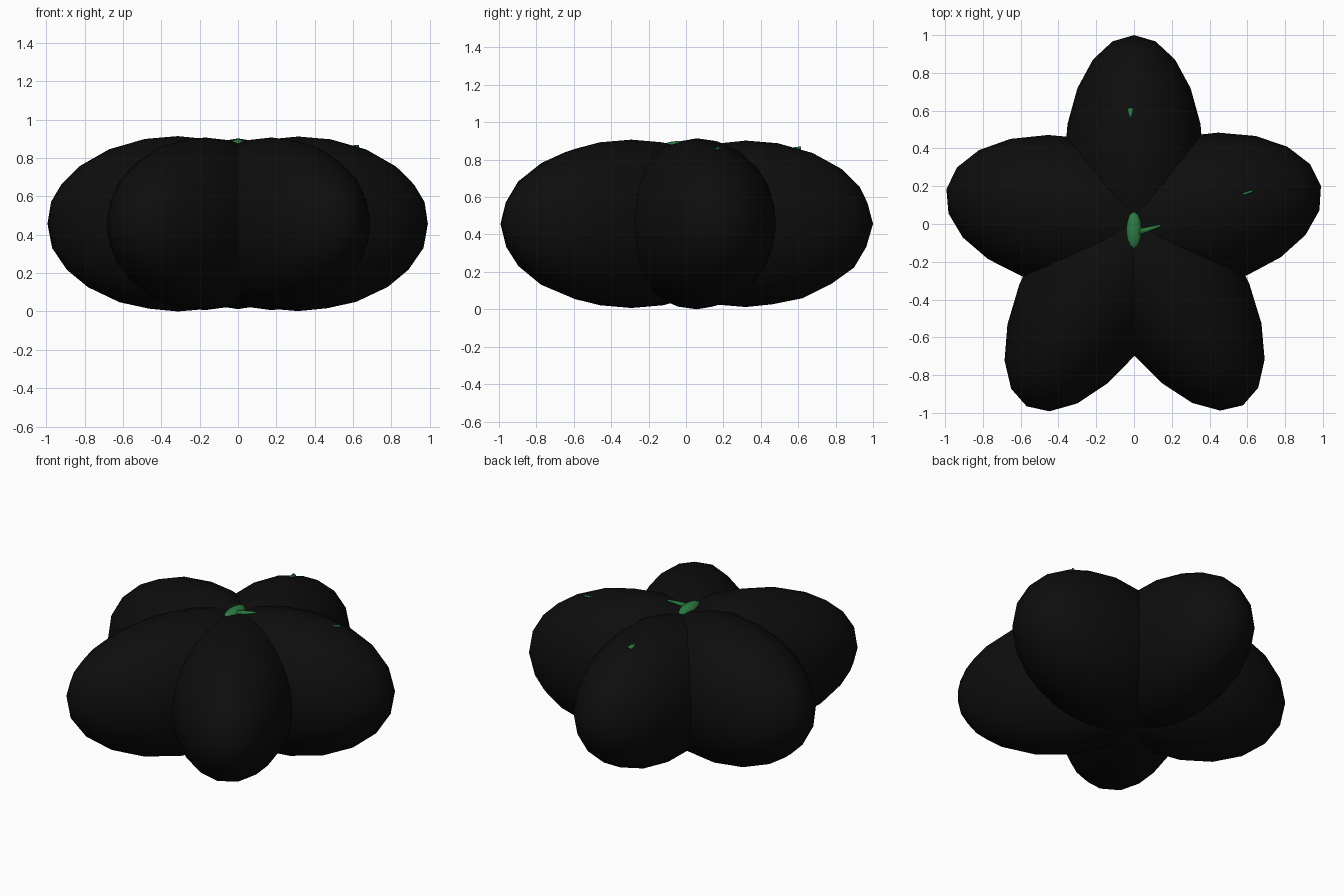
import bpy, math
from mathutils import Vector

if "Cube" in bpy.data.objects:
    bpy.data.objects.remove(bpy.data.objects["Cube"])


def material(name, rgb):
    m = bpy.data.materials.new(name)
    m.diffuse_color = (*rgb, 1)
    m.use_nodes = True
    m.node_tree.nodes["Principled BSDF"].inputs["Base Color"].default_value = m.diffuse_color
    return m


black = material("black_skin", (0.004, 0.004, 0.004))
green = material("green_stem", (0.025, 0.2, 0.055))


def finish(name, mat):
    ob = bpy.context.object
    ob.name = name
    ob.data.materials.append(mat)
    bpy.ops.object.shade_smooth()
    return ob


def lobe(name, angle, inner, length, width, height):
    """Stretched icosphere pointing outward from the middle."""
    a = math.radians(angle)
    bpy.ops.mesh.primitive_ico_sphere_add(
        subdivisions=3, radius=1,
        location=(inner * math.cos(a), inner * math.sin(a), 0.457),
        rotation=(0, 0, a))
    bpy.context.object.scale = (length, width, height)
    finish(name, black)


def leaf(name, start, end, width):
    """Thin spindle tapering toward its outer end."""
    s, e = Vector(start), Vector(end)
    d = e - s
    bpy.ops.mesh.primitive_cone_add(
        vertices=8, radius1=width, radius2=0.006, depth=d.length,
        location=(s + e) / 2, rotation=d.to_track_quat('Z', 'Y').to_euler())
    finish(name, green)


# Five fat lobes
lobe("lobe_back", 90, 0.32, 0.68, 0.37, 0.445)
lobe("lobe_right", 11.5, 0.32, 0.69, 0.405, 0.455)
lobe("lobe_left", 169.5, 0.32, 0.69, 0.40, 0.457)
lobe("lobe_front_right", -59, 0.34, 0.78, 0.38, 0.45)
lobe("lobe_front_left", -120.5, 0.34, 0.78, 0.38, 0.45)

# Stem nub sunk in the central dip
bpy.ops.mesh.primitive_uv_sphere_add(segments=12, ring_count=8, radius=1,
                                     location=(0, -0.035, 0.865))
bpy.context.object.scale = (0.042, 0.1, 0.035)
finish("stem", green)

# Leaves running mostly under the skin, surfacing at the middle and tips
leaf("leaf_right", (0.02, -0.045, 0.872), (0.14, -0.008, 0.892), 0.018)
leaf("leaf_right_tip", (0.56, 0.152, 0.856), (0.63, 0.175, 0.862), 0.008)
leaf("leaf_back_tip", (-0.018, 0.615, 0.855), (-0.018, 0.54, 0.855), 0.016)
